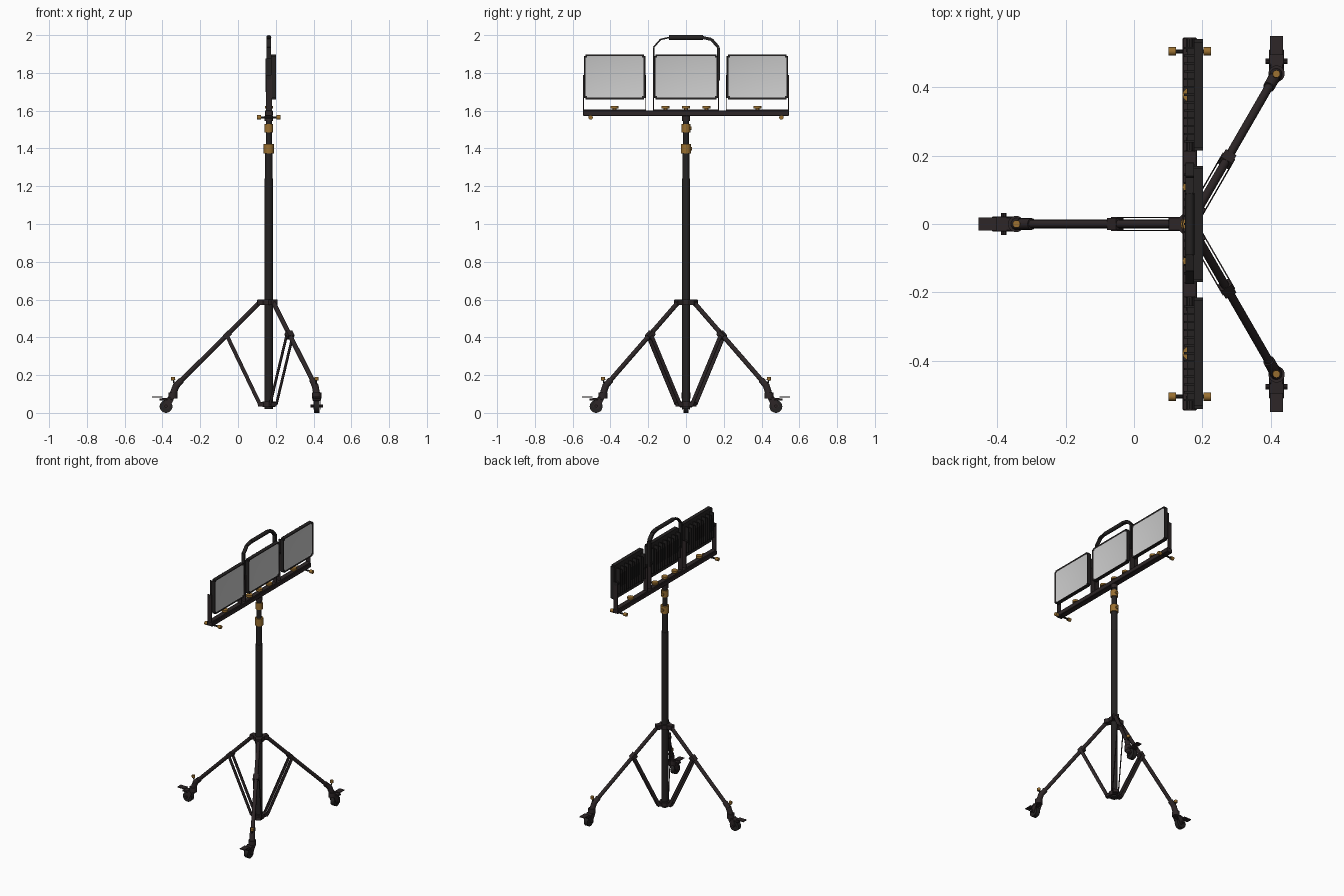
import bpy, bmesh, math
from mathutils import Vector, Matrix

if "Cube" in bpy.data.objects:
    bpy.data.objects.remove(bpy.data.objects["Cube"], do_unlink=True)


def material(name, rgb, rough=0.5):
    m = bpy.data.materials.new(name)
    m.use_nodes = True
    m.diffuse_color = (*rgb, 1)
    node = m.node_tree.nodes["Principled BSDF"]
    node.inputs["Base Color"].default_value = (*rgb, 1)
    node.inputs["Roughness"].default_value = rough
    return m


BLACK = material("black steel", (0.018, 0.016, 0.016))
BROWN = material("dark brown metal", (0.026, 0.019, 0.02))
GOLD = material("ochre plastic", (0.32, 0.16, 0.03))
GLASS = material("pale grey glass", (0.6, 0.6, 0.6), 0.3)

X, Y, Z = Vector((1, 0, 0)), Vector((0, 1, 0)), Vector((0, 0, 1))
AXIS = Vector((0.163, 0, 0))      # mast axis
made = []


def finish(name, bm, *mats):
    bmesh.ops.recalc_face_normals(bm, faces=bm.faces)
    me = bpy.data.meshes.new(name)
    bm.to_mesh(me)
    bm.free()
    for m in mats:
        me.materials.append(m)
    ob = bpy.data.objects.new(name, me)
    bpy.context.collection.objects.link(ob)
    made.append(ob)
    return ob


def beam(name, p0, p1, side, wide, deep, mat, bevel=0):
    """Rectangular bar from p0 to p1; wide is measured along side."""
    p0, p1 = Vector(p0), Vector(p1)
    d = (p1 - p0).normalized()
    rot = Matrix((side, d.cross(side), d)).transposed().to_4x4()
    bm = bmesh.new()
    size = Matrix.Diagonal((wide, deep, (p1 - p0).length, 1))
    bmesh.ops.create_cube(bm, size=1, matrix=Matrix.Translation((p0 + p1) / 2) @ rot @ size)
    if bevel:
        bmesh.ops.bevel(bm, geom=bm.edges[:], offset=bevel, segments=1, affect='EDGES')
    return finish(name, bm, mat)


def rod(name, p0, p1, r, mat, sides=16, r2=None):
    p0, p1 = Vector(p0), Vector(p1)
    rot = Z.rotation_difference(p1 - p0).to_matrix().to_4x4()
    bm = bmesh.new()
    bmesh.ops.create_cone(bm, cap_ends=True, segments=sides, radius1=r, radius2=r if r2 is None else r2,
                          depth=(p1 - p0).length, matrix=Matrix.Translation((p0 + p1) / 2) @ rot)
    return finish(name, bm, mat)


def mast_part(name, z0, z1, r, mat, sides=20):
    return rod(name, AXIS + Z * z0, AXIS + Z * z1, r, mat, sides)


# Telescopic mast and its clamps
mast_part("mast_lower", 0.02, 1.24, 0.022, BLACK)
mast_part("mast_middle", 1.24, 1.40, 0.0195, BLACK)
mast_part("mast_upper", 1.40, 1.57, 0.016, BLACK)
mast_part("lower_clamp", 1.373, 1.423, 0.027, GOLD, 12)
mast_part("upper_clamp", 1.485, 1.53, 0.023, GOLD, 12)
for z, r in ((1.398, 0.027), (1.507, 0.023)):
    rod("clamp_screw", AXIS + Z * z, AXIS + Z * z + Y * (r + 0.006), 0.01, GOLD, 10)
mast_part("mast_head", 1.545, 1.572, 0.022, BROWN)

# Crossbar with end screws and top knobs
bar = AXIS + Z * 1.587
beam("crossbar", bar - Y * 0.545, bar + Y * 0.545, X, 0.042, 0.03, BROWN, 0.003)
for s in (-1, 1):
    c = AXIS + Vector((0, s * 0.505, 1.564))
    rod("end_screw", c - X * 0.05, c + X * 0.05, 0.006, BLACK, 10)
    for t in (-1, 1):
        rod("end_knob", c + X * t * 0.04, c + X * t * 0.062, 0.012, GOLD, 12)
for y in (-0.378, -0.108, 0, 0.108, 0.378):
    c = AXIS + Y * y
    rod("knob_stem", c + Z * 1.6, c + Z * 1.613, 0.01, GOLD, 12)
    rod("knob_cap", c + Z * 1.612, c + Z * 1.626, 0.021, GOLD, 12)


# Lamp panels: framed glass front, finned back, side brackets
def lamp(y, half):
    bm = bmesh.new()
    bmesh.ops.create_cube(bm, size=1, matrix=Matrix.Translation((0.189, y, 1.779))
                          @ Matrix.Diagonal((0.026, 2 * half - 0.008, 0.238, 1)))
    corners = [e for e in bm.edges if abs((e.verts[0].co - e.verts[1].co).x) > 0.01]
    bmesh.ops.bevel(bm, geom=corners, offset=0.008, segments=2, affect='EDGES')
    front = max(bm.faces, key=lambda f: f.calc_center_median().x)
    bmesh.ops.inset_region(bm, faces=[front], thickness=0.013)
    bmesh.ops.translate(bm, verts=front.verts, vec=-X * 0.004)
    front.material_index = 1
    finish("lamp_frame", bm, BLACK, GLASS)
    fins = 13
    for i in range(fins):
        fy = y + (i / (fins - 1) - 0.5) * (2 * half - 0.06)
        top = 1.875 - 0.012 * (i % 2)
        beam("cooling_fin", (0.162, fy, 1.70), (0.162, fy, top), X, 0.032, 0.006, BLACK)
    beam("fin_bridge", (0.165, y - half + 0.03, 1.79), (0.165, y + half - 0.03, 1.79), X, 0.02, 0.09, BLACK)
    for s in (-1, 1):
        e = y + s * (half - 0.002)
        beam("bracket_arm", (0.163, e, 1.6), (0.163, e, 1.79), X, 0.032, 0.004, BROWN)
        rod("bracket_bolt", (0.163, e - s * 0.04, 1.775), (0.163, e + s * 0.002, 1.775), 0.012, BLACK, 10)
    beam("bracket_base", (0.163, y - half, 1.603), (0.163, y + half, 1.603), X, 0.032, 0.004, BROWN)


lamp(-0.378, 0.167)
lamp(0, 0.174)
lamp(0.378, 0.167)

# Carrying handle over the middle lamp
path = [(0.172, 1.76), (0.172, 1.935), (0.135, 1.977), (0.085, 1.988)]
for s, thick in ((-1, 0.008), (1, 0.016)):
    for (ya, za), (yb, zb) in zip(path, path[1:]):
        beam("handle_strap", (0.163, s * ya, za), (0.163, s * yb, zb), X, 0.024, thick, BLACK)
rod("handle_grip", (0.163, -0.09, 1.9865), (0.163, 0.09, 1.9865), 0.0135, BLACK, 12)

# Hubs on the mast
mast_part("upper_hub", 0.57, 0.60, 0.036, BROWN)
mast_part("lower_hub", 0.03, 0.06, 0.034, BROWN)


# Swivel caster at the leg end, trailing along direction d
def caster(pivot, d):
    n = Z.cross(d)
    at = lambda along, z, side=0: Vector((pivot.x, pivot.y, z)) + d * along + n * side
    rod("caster_swivel", at(0, 0.075), at(0, 0.108), 0.024, BROWN)
    beam("caster_hood", at(-0.005, 0.078), at(0.07, 0.07), n, 0.044, 0.012, BROWN, 0.002)
    rod("caster_wheel", at(0.036, 0.034, -0.014), at(0.036, 0.034, 0.014), 0.034, BLACK, 20)
    rod("caster_axle", at(0.036, 0.036, -0.032), at(0.036, 0.036, 0.032), 0.008, BROWN, 10)
    for s in (-1, 1):
        beam("caster_fork", at(0.01, 0.078, s * 0.019), at(0.04, 0.026, s * 0.019), n, 0.004, 0.034, BROWN)
    beam("brake_pedal", at(0.055, 0.084), at(0.11, 0.084), n, 0.038, 0.005, BROWN)


# Three legs with paired braces
for angle, trail in ((180, -X), (60, Y), (-60, -Y)):
    a = math.radians(angle)
    out = Vector((math.cos(a), math.sin(a), 0))
    side = Z.cross(out)
    at = lambda r, z, t=0: AXIS + out * r + Z * z + side * t
    beam("upper_hub_arm", at(0.01, 0.585), at(0.062, 0.585), side, 0.04, 0.03, BROWN, 0.002)
    beam("lower_hub_arm", at(0.01, 0.045), at(0.056, 0.045), side, 0.034, 0.024, BROWN, 0.002)
    rod("leg_tube", at(0.05, 0.583), at(0.48, 0.155), 0.0125, BROWN)
    rod("leg_sleeve", at(0.462, 0.173), at(0.495, 0.138), 0.017, BROWN)
    rod("leg_elbow", at(0.49, 0.146), at(0.507, 0.10), 0.018, BROWN)
    rod("leg_lock_stem", at(0.498, 0.14), at(0.506, 0.178), 0.004, BLACK, 8)
    rod("leg_lock_knob", at(0.506, 0.173), at(0.507, 0.19), 0.011, GOLD, 12)
    beam("brace_clip", at(0.205, 0.426), at(0.232, 0.399), side, 0.036, 0.03, BROWN)
    for s in (-1, 1):
        beam("brace_strip", at(0.221, 0.408, s * 0.019), at(0.047, 0.045, s * 0.019), side, 0.004, 0.02, BROWN)
    caster(at(0.508, 0), trail)

# Smooth round parts, keep sharp edges
bpy.ops.object.select_all(action='DESELECT')
for ob in made:
    ob.select_set(True)
bpy.context.view_layer.objects.active = made[0]
bpy.ops.object.shade_smooth_by_angle(angle=math.radians(35))
